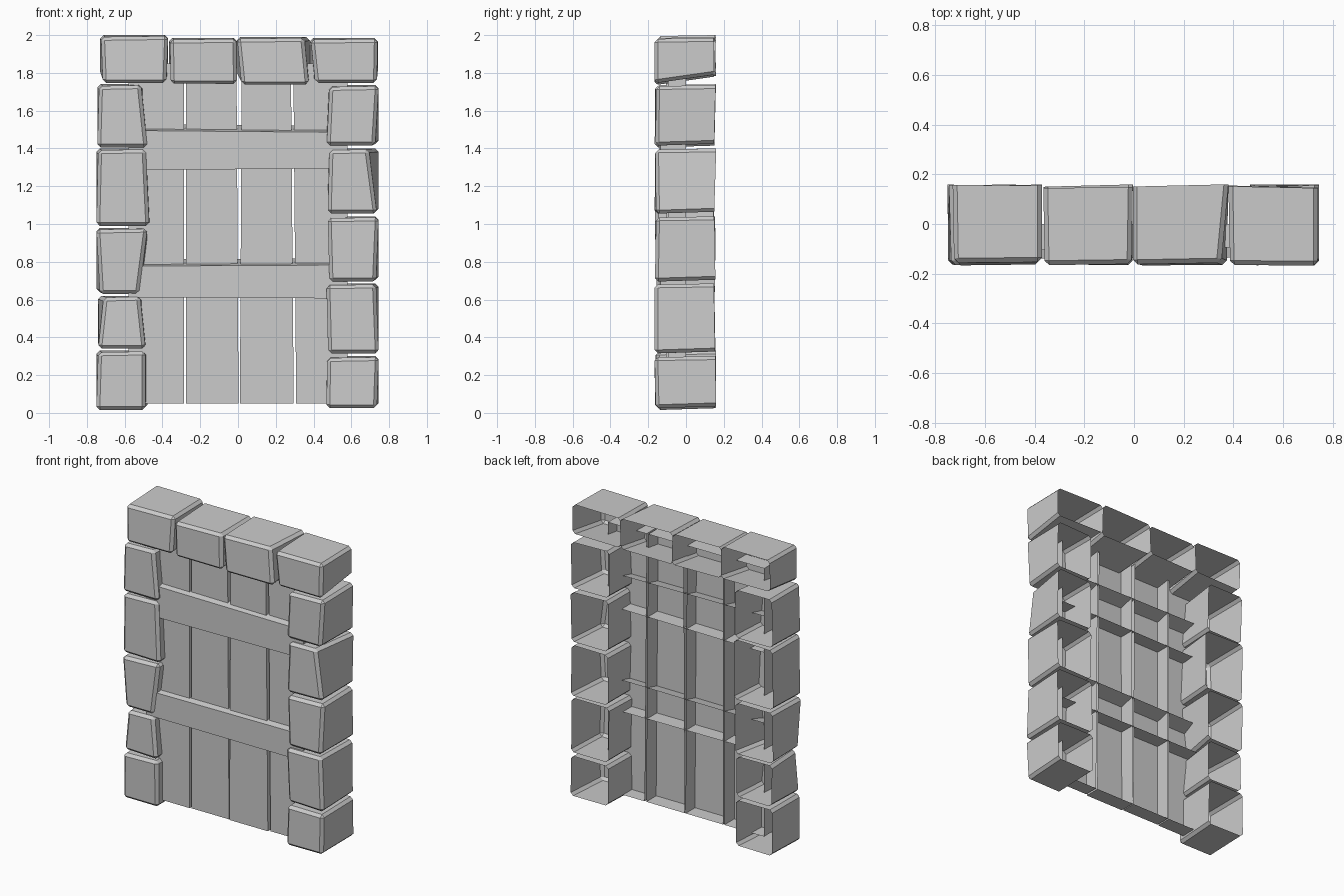
import bpy
import bmesh
import random

random.seed(4)

cube = bpy.data.objects.get("Cube")
if cube:
    bpy.data.objects.remove(cube, do_unlink=True)

grey = bpy.data.materials.new("plain grey")
grey.use_nodes = True
colour = (0.6, 0.6, 0.6, 1)
grey.diffuse_color = colour
grey.node_tree.nodes["Principled BSDF"].inputs["Base Color"].default_value = colour


def open_box(name, front, back, bevel=0.0):
    """Box with no back; front and back hold four (x, y, z) corners,
    anticlockwise from lower left."""
    bm = bmesh.new()
    f = [bm.verts.new(p) for p in front]
    b = [bm.verts.new(p) for p in back]
    bm.faces.new(f)
    for i in range(4):
        j = (i + 1) % 4
        bm.faces.new((f[j], f[i], b[i], b[j]))
    if bevel:
        # chamfer everything except the open rim
        edges = [e for e in bm.edges if not e.is_boundary]
        bmesh.ops.bevel(bm, geom=edges, offset=bevel, segments=1,
                        affect='EDGES', clamp_overlap=True)
    bm.normal_update()
    mesh = bpy.data.meshes.new(name)
    bm.to_mesh(mesh)
    bm.free()
    mesh.materials.append(grey)
    obj = bpy.data.objects.new(name, mesh)
    bpy.context.collection.objects.link(obj)
    return obj


def stone(name, bounds, left, right, underside):
    """Rough block: left and right give the (top, bottom) taper of the face."""
    x0, x1, z0, z1 = bounds

    def wobble():
        return random.uniform(-0.008, 0.008)

    y = -0.16
    front = [(x0 + left[1], y + wobble(), z0 + 0.005),
             (x1 - right[1], y + wobble(), z0 + 0.005),
             (x1 - right[0], y + wobble(), z1 - 0.005),
             (x0 + left[0], y + wobble(), z1 - 0.01)]
    y = 0.152
    back = [(x0, y + wobble(), z0 + underside),
            (x1, y + wobble(), z0 + underside),
            (x1, y + wobble(), z1),
            (x0, y + wobble(), z1)]
    open_box(name, front, back, 0.018)


# Stones: bounds (x0, x1, z0, z1), then face taper on each side
right_column = [
    ((-.745, -.475, 1.40, 1.74), (.01, 0), (.04, .005)),
    ((-.75, -.46, .985, 1.40), (.01, 0), (.03, .01)),
    ((-.75, -.475, .625, .98), (0, .02), (.005, .05)),
    ((-.74, -.48, .335, .62), (.03, 0), (.04, .01)),
    ((-.75, -.48, .01, .33), (.01, 0), (.01, .01)),
]
left_column = [
    ((.47, .745, 1.41, 1.735), (.015, 0), (0, .02)),
    ((.475, .745, 1.05, 1.40), (.01, 0), (.055, .01)),
    ((.475, .745, .69, 1.04), (0, .01), (0, .015)),
    ((.468, .745, .31, .685), (0, .01), (.015, 0)),
    ((.468, .745, .02, .30), (.005, 0), (0, .01)),
]
lintel = [
    ((-.73, -.37, 1.74, 2.0), (.005, .015), (0, .01)),
    ((-.365, -.005, 1.735, 1.985), (.005, .01), (.005, 0)),
    ((-.005, .38, 1.73, 1.99), (0, .025), (.03, .005)),
    ((.38, .74, 1.74, 1.985), (.005, .03), (0, .005)),
]
for group, rows, underside in (("right_stone", right_column, .015),
                               ("left_stone", left_column, .015),
                               ("lintel_stone", lintel, .05)):
    for n, (bounds, left, right) in enumerate(rows, 1):
        stone(f"{group}_{n}", bounds, left, right, underside)

# Upright planks: lower and upper x limits, and depth of the face
planks = [
    (-.58, -.285, -.58, -.285, -.105),
    (-.275, .003, -.275, -.008, -.1),
    (.01, .295, .02, .28, -.105),
    (.308, .58, .293, .58, -.095),
]
PLANK_BACK, LOW, HIGH = 0.0, 0.05, 1.85
for n, (a, b, c, d, y) in enumerate(planks, 1):
    outline = [(a, LOW), (b, LOW), (d, HIGH), (c, HIGH)]
    open_box(f"plank_{n}",
             [(x, y, z) for x, z in outline],
             [(x, PLANK_BACK, z) for x, z in outline])

# Cross bands with a sloping upper edge
for name, bottom, top, tilt in (("upper_band", 1.285, 1.53, .01),
                                ("lower_band", .612, .812, -.006)):
    w, slope = .58, .035
    open_box(name,
             [(-w, -.14, bottom), (w, -.135, bottom + tilt),
              (w, -.135, top - slope - tilt), (-w, -.14, top - slope)],
             [(-w, PLANK_BACK, bottom), (w, PLANK_BACK, bottom + tilt),
              (w, PLANK_BACK, top - tilt), (-w, PLANK_BACK, top)])
